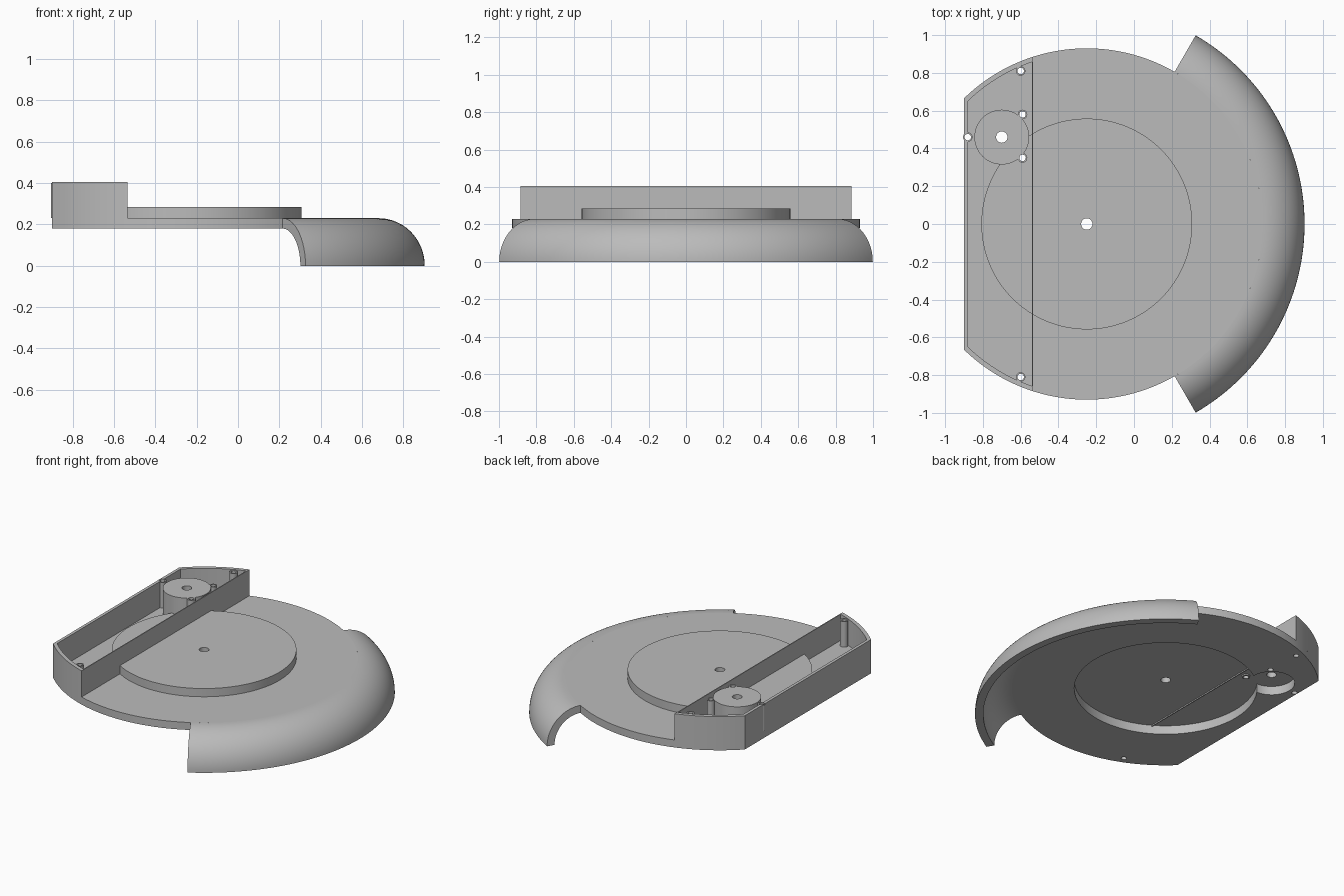
import bpy, bmesh, math

if "Cube" in bpy.data.objects:
    bpy.data.objects.remove(bpy.data.objects["Cube"], do_unlink=True)

grey = bpy.data.materials.new("plain_grey")
grey.use_nodes = True
colour = (0.5, 0.5, 0.5, 1)
grey.diffuse_color = colour
grey.node_tree.nodes["Principled BSDF"].inputs["Base Color"].default_value = colour

CX = -0.25                      # axis of the round plate
PLATE_R, RIM_R = 0.93, 1.153
BOTTOM, FLOOR, TOP = 0.18, 0.23, 0.405
LEFT, WALL = -0.90, -0.535      # flat edge and box partition
MOTOR = (-0.70, 0.46)
POSTS = [(-0.60, 0.81), (-0.60, -0.81), (-0.88, 0.46), (-0.59, 0.58), (-0.59, 0.35)]


def make(name, bm):
    bmesh.ops.recalc_face_normals(bm, faces=bm.faces)
    mesh = bpy.data.meshes.new(name)
    bm.to_mesh(mesh)
    bm.free()
    mesh.materials.append(grey)
    ob = bpy.data.objects.new(name, mesh)
    bpy.context.collection.objects.link(ob)
    return ob


def prism(name, points, z0, z1):
    bm = bmesh.new()
    face = bm.faces.new([bm.verts.new((x, y, z0)) for x, y in points])
    new = bmesh.ops.extrude_face_region(bm, geom=[face])["geom"]
    verts = [v for v in new if isinstance(v, bmesh.types.BMVert)]
    bmesh.ops.translate(bm, verts=verts, vec=(0, 0, z1 - z0))
    return make(name, bm)


def arc(r, a0, a1, n):
    return [(CX + r * math.cos(a0 + (a1 - a0) * i / n), r * math.sin(a0 + (a1 - a0) * i / n))
            for i in range(n + 1)]


def disc(name, centre, r, z0, z1, n=32):
    turn = [2 * math.pi * i / n for i in range(n)]
    return prism(name, [(centre[0] + r * math.cos(t), centre[1] + r * math.sin(t)) for t in turn], z0, z1)


def box_outline(r, left, right):
    """Outline bounded by two straight sides and two arcs."""
    a0 = math.acos((right - CX) / r)
    a1 = math.acos((left - CX) / r)
    return arc(r, a0, a1, 20) + arc(r, -a1, -a0, 20)


def cut(ob, cutter):
    mod = ob.modifiers.new("cut", "BOOLEAN")
    mod.operation, mod.solver, mod.object = "DIFFERENCE", "EXACT", cutter
    bpy.context.view_layer.objects.active = ob
    bpy.ops.object.modifier_apply(modifier=mod.name)


# Round plate with one flat side
end = math.acos((LEFT - CX) / PLATE_R)
plate = prism("base_plate", arc(PLATE_R, -end, end, 144), BOTTOM, FLOOR)

# Open box along the flat side
box = prism("box_walls", box_outline(PLATE_R, LEFT, WALL), FLOOR, TOP)
inside = prism("box_cutter", box_outline(PLATE_R - 0.025, LEFT + 0.02, WALL - 0.006), FLOOR - 0.1, TOP + 0.1)
cut(box, inside)

# Raised covers and screw posts
cover = disc("wheel_cover", (CX, 0), 0.558, FLOOR, 0.285, 128)
mount = disc("motor_mount", MOTOR, 0.145, FLOOR, 0.40, 64)
posts = [disc(f"screw_post_{i + 1}", p, 0.025, FLOOR, 0.40) for i, p in enumerate(POSTS)]

# Recesses underneath and holes all the way through
cutters = [disc("wheel_recess", (CX, 0), 0.553, 0.05, 0.238, 128),
           disc("motor_recess", MOTOR, 0.14, 0.05, 0.238, 64),
           disc("wheel_hole", (CX, 0), 0.03, 0, 0.6),
           disc("motor_hole", MOTOR, 0.03, 0, 0.6)]
cutters += [disc("screw_hole", p, 0.017, 0, 0.6) for p in POSTS]
for ob in (plate, cover, mount):
    for cutter in cutters:
        cut(ob, cutter)
cut(box, cutters[6])
for post, hole in zip(posts, cutters[4:]):
    cut(post, hole)
for cutter in cutters + [inside]:
    bpy.data.objects.remove(cutter, do_unlink=True)

# Curved skirt, a swept quarter-round shell
N = 20
quarter = [math.pi / 2 * i / N for i in range(N + 1)]
outer = [(PLATE_R + (RIM_R - PLATE_R) * math.sin(t), FLOOR * math.cos(t)) for t in quarter]
inner = [(PLATE_R + (RIM_R - PLATE_R - 0.05) * math.sin(t), BOTTOM * math.cos(t)) for t in quarter]
bm = bmesh.new()
sweep = math.radians(120)
start = -sweep / 2
profile = bm.faces.new([bm.verts.new((CX + r * math.cos(start), r * math.sin(start), z))
                        for r, z in outer + inner[::-1]])
first = bmesh.ops.duplicate(bm, geom=[profile])["geom"]
bmesh.ops.spin(bm, geom=first, cent=(CX, 0, 0), axis=(0, 0, 1), angle=sweep, steps=72)
bmesh.ops.remove_doubles(bm, verts=bm.verts, dist=0.0001)
skirt = make("curved_skirt", bm)

# Smooth the round sides, keep the edges crisp
bpy.ops.object.select_all(action="DESELECT")
for ob in [plate, box, cover, mount, skirt] + posts:
    ob.select_set(True)
bpy.context.view_layer.objects.active = plate
bpy.ops.object.shade_smooth_by_angle(angle=math.radians(30))
